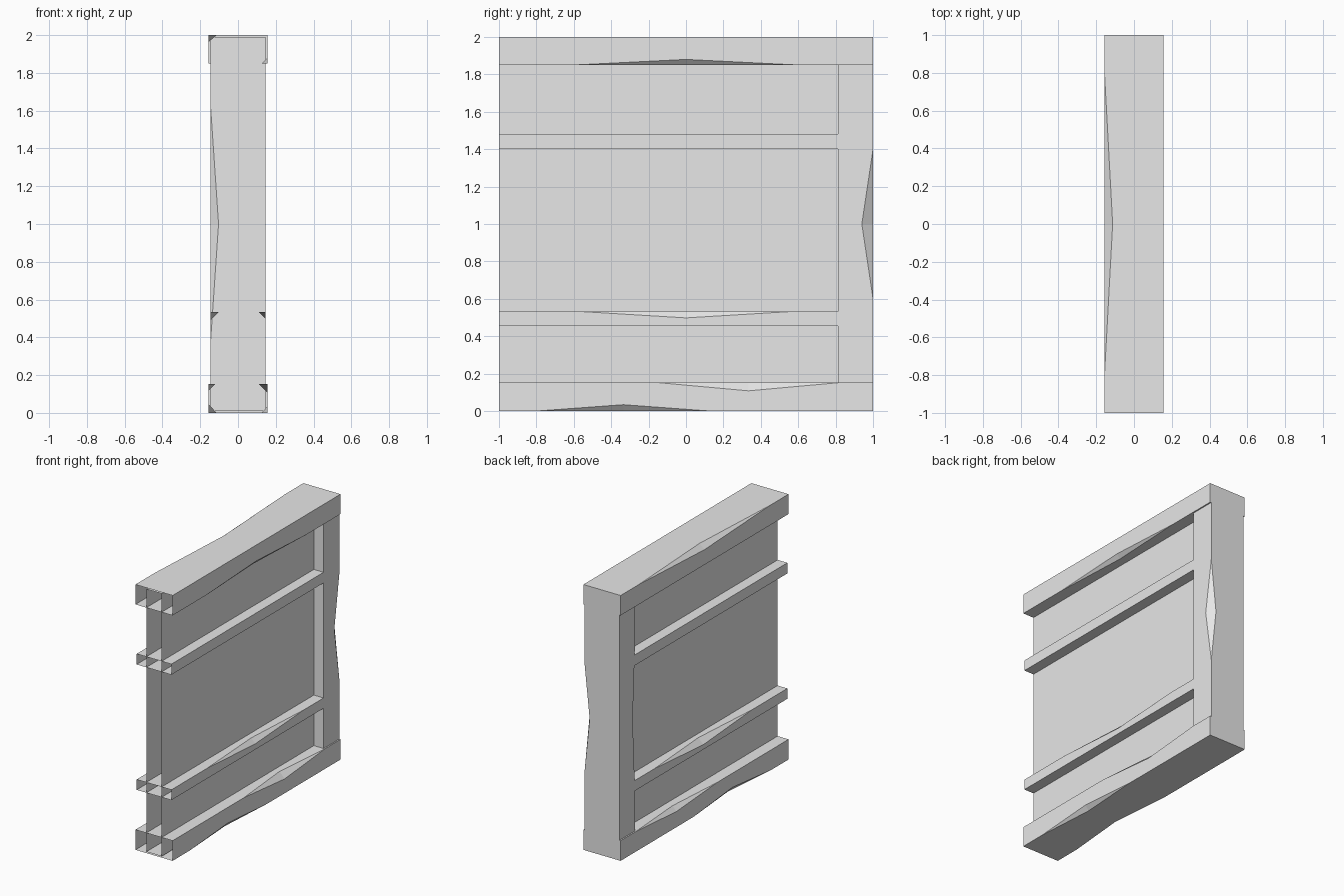
import bpy
import bmesh

if "Cube" in bpy.data.objects:
    bpy.data.objects.remove(bpy.data.objects["Cube"])

grey = bpy.data.materials.new("plain_grey")
grey.use_nodes = True
grey.diffuse_color = (0.8, 0.8, 0.8, 1)
grey.node_tree.nodes["Principled BSDF"].inputs["Base Color"].default_value = (0.8, 0.8, 0.8, 1)

# Corner order round the cross-section (signs of u and v)
CORNERS = [(-1, -1), (1, -1), (1, 1), (-1, 1)]


def timber(name, u, v, s, chips=None, upright=False, open_start=True):
    """Beam with cross-section u by v and length s; chips notch its long edges.
    chips maps a corner to (start, end, depth along u, depth along v)."""
    chips = chips or {}
    bm = bmesh.new()

    def vert(pu, pv, ps):
        return bm.verts.new((pu, pv, ps) if upright else (pu, ps, pv))

    edges = []
    for cu, cv in CORNERS:
        pu, pv = u[cu > 0], v[cv > 0]
        edge = {"ends": (vert(pu, pv, s[0]), vert(pu, pv, s[1])), "u": [], "v": []}
        if (cu, cv) in chips:
            a, b, du, dv = chips[cu, cv]
            va, vb = vert(pu, pv, a), vert(pu, pv, b)
            mid = (a + b) / 2
            mu, mv = vert(pu - cu * du, pv, mid), vert(pu, pv - cv * dv, mid)
            edge["u"], edge["v"] = [va, mu, vb], [va, mv, vb]
            bm.faces.new((va, mu, mv))
            bm.faces.new((vb, mv, mu))
        edges.append(edge)

    # Four long sides, then the end caps
    for k in range(4):
        e, f = edges[k], edges[(k + 1) % 4]
        d = "uv"[k % 2]
        bm.faces.new([e["ends"][0], *e[d], e["ends"][1],
                      f["ends"][1], *reversed(f[d]), f["ends"][0]])
    bm.faces.new([e["ends"][1] for e in edges])
    start = bm.faces.new([e["ends"][0] for e in edges])
    bmesh.ops.recalc_face_normals(bm, faces=bm.faces)
    if open_start:
        bmesh.ops.delete(bm, geom=[start], context="FACES_ONLY")

    mesh = bpy.data.meshes.new(name)
    bm.to_mesh(mesh)
    bm.free()
    mesh.materials.append(grey)
    obj = bpy.data.objects.new(name, mesh)
    bpy.context.collection.objects.link(obj)


WIDE, MID, THIN = (-0.155, 0.155), (-0.145, 0.145), (-0.064, 0.064)
FULL = (-1, 1)

# Top and bottom beams
timber("top_beam", WIDE, (1.85, 2), FULL, {
    (-1, 1): (-0.78, 0.78, 0.042, 0.036),
    (1, -1): (-0.6, 0.6, 0.028, 0.03)})
timber("bottom_beam", WIDE, (0, 0.152), FULL, {
    (-1, -1): (-0.8, 0.13, 0.042, 0.045),
    (1, -1): (-0.8, 0.13, 0.03, 0.034),
    (-1, 1): (-0.15, 0.82, 0.034, 0.034),
    (1, 1): (-0.15, 0.82, 0.044, 0.044)})

# Two horizontal rails
timber("upper_rail", MID, (1.4, 1.48), (-1, 0.85))
timber("lower_rail", MID, (0.455, 0.533), (-1, 0.85), {
    (-1, 1): (-0.58, 0.58, 0.042, 0.042),
    (1, 1): (-0.58, 0.58, 0.035, 0.035)})

# End post
timber("end_post", MID, (0.812, 1), (0.01, 1.99), {
    (-1, -1): (0.38, 1.62, 0.042, 0.03),
    (1, 1): (0.6, 1.4, 0.042, 0.06)}, upright=True, open_start=False)

# Thin infill panel
timber("wall_panel", THIN, (0.01, 1.99), (-1, 0.9))
